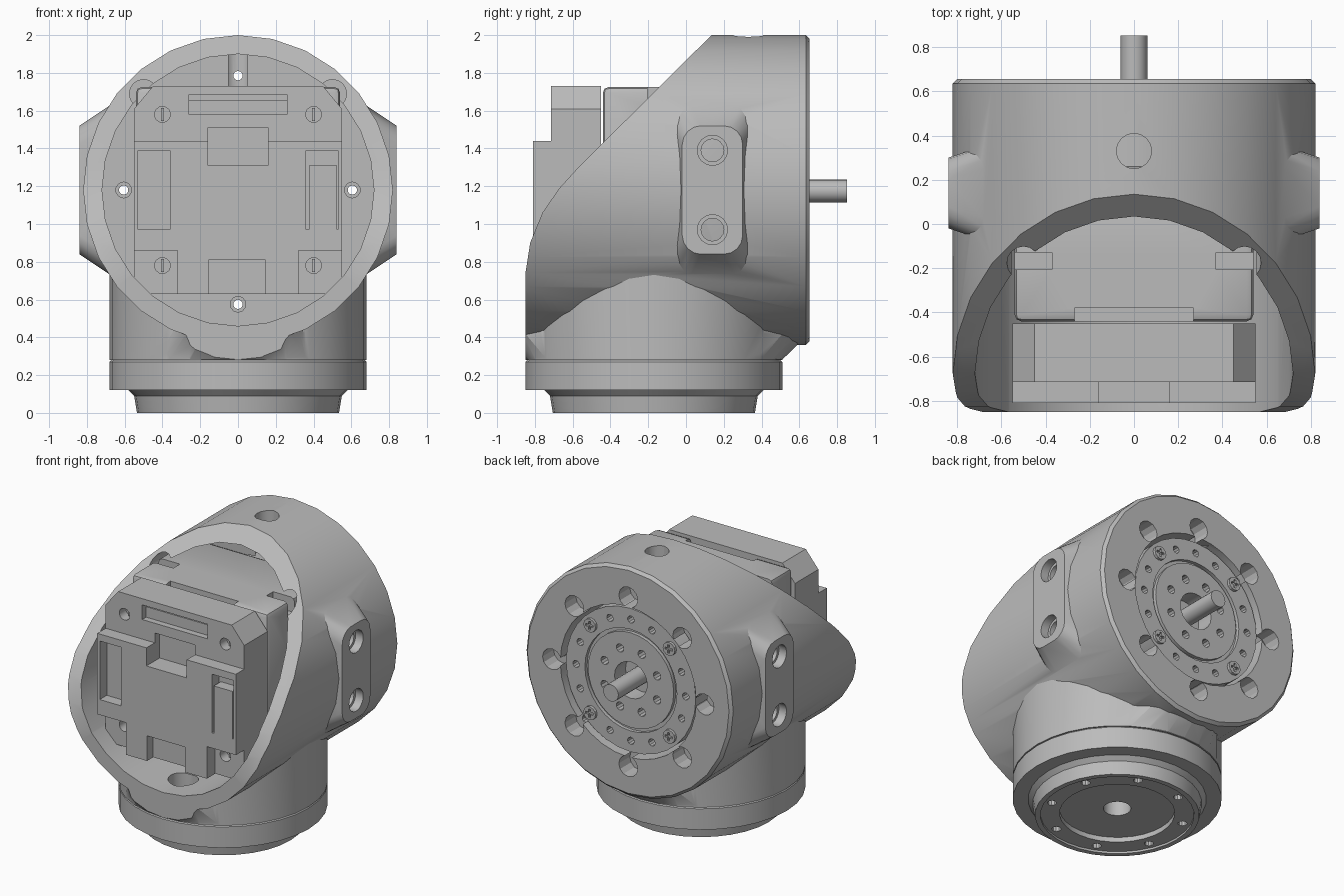
import bpy, bmesh, math
from mathutils import Vector, Matrix

cube = bpy.data.objects.get("Cube")
if cube:
    bpy.data.objects.remove(cube, do_unlink=True)

grey = bpy.data.materials.new("plain_grey")
grey.use_nodes = True
grey.diffuse_color = (0.5, 0.5, 0.5, 1)
grey.node_tree.nodes["Principled BSDF"].inputs["Base Color"].default_value = (0.5, 0.5, 0.5, 1)

AXIS = 1.18      # height of the horizontal axis
COL = -0.17      # y of the vertical axis


def make(name, bm):
    bmesh.ops.recalc_face_normals(bm, faces=bm.faces)
    mesh = bpy.data.meshes.new(name)
    bm.to_mesh(mesh)
    bm.free()
    mesh.materials.append(grey)
    ob = bpy.data.objects.new(name, mesh)
    bpy.context.collection.objects.link(ob)
    return ob


def cyl(name, r, p0, p1, n=16, r2=None):
    p0, p1 = Vector(p0), Vector(p1)
    d = p1 - p0
    rot = d.to_track_quat('Z', 'Y').to_matrix().to_4x4()
    bm = bmesh.new()
    bmesh.ops.create_cone(bm, cap_ends=True, segments=n, radius1=r,
                          radius2=r if r2 is None else r2, depth=d.length,
                          matrix=Matrix.Translation((p0 + p1) / 2) @ rot)
    return make(name, bm)


def box(name, x, y, z, bevel=0):
    bm = bmesh.new()
    lo, hi = Vector((x[0], y[0], z[0])), Vector((x[1], y[1], z[1]))
    bmesh.ops.create_cube(bm, size=1, matrix=Matrix.Translation((lo + hi) / 2) @ Matrix.Diagonal((*(hi - lo), 1)))
    if bevel:
        bmesh.ops.bevel(bm, geom=bm.edges[:], offset=bevel, segments=2, profile=0.5, affect='EDGES')
    return make(name, bm)


def loft(name, a, b):
    """Solid between two matching loops of points."""
    bm = bmesh.new()
    va, vb = [bm.verts.new(p) for p in a], [bm.verts.new(p) for p in b]
    bm.faces.new(va)
    bm.faces.new(vb)
    for i in range(len(va)):
        j = (i + 1) % len(va)
        bm.faces.new((va[i], va[j], vb[j], vb[i]))
    return make(name, bm)


def lathe(name, profile, n=32):
    """Revolve (radius, z) points about the vertical axis."""
    bm = bmesh.new()
    rings = [[bm.verts.new((r * math.cos(t), COL + r * math.sin(t), z))
              for t in (2 * math.pi * i / n for i in range(n))] for r, z in profile]
    for a, b in zip(rings, rings[1:]):
        for i in range(n):
            j = (i + 1) % n
            bm.faces.new((a[i], a[j], b[j], b[i]))
    bm.faces.new(rings[0])
    bm.faces.new(rings[-1])
    return make(name, bm)


def boolean(target, tools, op='DIFFERENCE'):
    for t in tools:
        m = target.modifiers.new("bool", 'BOOLEAN')
        m.operation, m.solver, m.object = op, 'EXACT', t
        with bpy.context.temp_override(object=target, active_object=target):
            bpy.ops.object.modifier_apply(modifier=m.name)
        bpy.data.objects.remove(t, do_unlink=True)


def around(r, count, start=0.0):
    """x, z positions on a circle about the horizontal axis."""
    for i in range(count):
        t = start + 2 * math.pi * i / count
        yield r * math.cos(t), AXIS + r * math.sin(t)


# Elbow housing: chamfered drum, column and the fillet between them
housing = cyl("housing", 0.82, (0, -0.9, AXIS), (0, 0.635, AXIS), 28)
column = cyl("column", 0.68, (0, COL, 0.28), (0, COL, 1.0), 32)
ring = [2 * math.pi * i / 32 for i in range(32)]
fillet = loft("fillet",
              [(0.66 * math.cos(t), COL + 0.679 * math.sin(t), 0.281) for t in ring],
              [(0.45 * math.cos(t), COL + 0.86 * math.sin(t), 0.46) for t in ring])
boolean(housing, [cyl("back_chamfer", 0.82, (0, 0.635, AXIS), (0, 0.655, AXIS), 28, 0.80),
                  column, fillet], 'UNION')


# Side bosses
def rounded(x, y0, y1, z0, z1, r):
    pts = []
    for k, (cy, cz) in enumerate(((y1 - r, z1 - r), (y0 + r, z1 - r), (y0 + r, z0 + r), (y1 - r, z0 + r))):
        for i in range(5):
            t = math.pi / 2 * (k + i / 4)
            pts.append((x, cy + r * math.cos(t), cz + r * math.sin(t)))
    return pts


boolean(housing, [loft("boss", rounded(s * 0.84, -0.02, 0.3, 0.84, 1.52, 0.1),
                       rounded(s * 0.6, -0.1, 0.38, 0.68, 1.68, 0.1)) for s in (-1, 1)], 'UNION')

# Slanted front cut
side = [(0.655, 0.28), (-0.85, 0.28), (-0.85, 0.74), (-0.825, 0.9), (-0.76, 1.06), (-0.67, 1.19),
        (-0.57, 1.3), (0.14, 2.005), (0.655, 2.005)]
boolean(housing, [loft("envelope", [(-1, y, z) for y, z in side], [(1, y, z) for y, z in side])], 'INTERSECT')

# Cavity, corner reliefs, rear opening and drilled holes
cuts = [cyl("cavity", 0.72, (0, -1, AXIS), (0, 0.27, AXIS), 28),
        cyl("rear_opening", 0.54, (0, 0.2, AXIS), (0, 0.8, AXIS), 32),
        cyl("top_hole", 0.08, (0, 0.33, 1.7), (0, 0.33, 2.1)),
        cyl("floor_hole", 0.1, (0, -0.62, 0.33), (0, -0.62, 0.6))]
for s in (-1, 1):
    cuts.append(cyl("relief", 0.075, (s * 0.5, -1, 1.69), (s * 0.5, 0.1, 1.69)))
    for z in (0.97, 1.39):
        cuts.append(cyl("side_sink", 0.08, (s * 0.78, 0.14, z), (s * 0.9, 0.14, z)))
        cuts.append(cyl("side_hole", 0.06, (s * 0.5, 0.14, z), (s * 0.8, 0.14, z)))
for x, z in around(0.605, 8):
    cuts.append(cyl("pocket", 0.075, (x, 0.53, z), (x, 0.7, z), 12))
    cuts.append(cyl("bolt_hole", 0.025, (x, 0.1, z), (x, 0.6, z), 10))
    cuts.append(cyl("bolt_sink", 0.042, (x, 0.1, z), (x, 0.3, z), 10))
boolean(housing, cuts)

# Rear output disc with grooves, holes and screws
disc = cyl("output_disc", 0.515, (0, 0.25, AXIS), (0, 0.625, AXIS), 32)
groove = cyl("groove", 0.365, (0, 0.6, AXIS), (0, 0.7, AXIS), 32)
boolean(groove, [cyl("core", 0.34, (0, 0.5, AXIS), (0, 0.8, AXIS), 32)])
cuts = [groove, cyl("bore", 0.13, (0, 0.5, AXIS), (0, 0.7, AXIS), 20)]
cuts += [cyl("hole", 0.03, (x, 0.55, z), (x, 0.7, z), 10) for x, z in around(0.225, 8, math.pi / 8)]
cuts += [cyl("hole", 0.026, (x, 0.55, z), (x, 0.7, z), 10)
         for i, (x, z) in enumerate(around(0.435, 16)) if i % 4 != 2]
boolean(disc, cuts)
for x, z in around(0.445, 4, math.pi / 4):
    screw = cyl("disc_screw", 0.048, (x, 0.6, z), (x, 0.645, z), 12)
    boolean(screw, [box("slot", (x - a, x + a), (0.63, 0.7), (z - b, z + b))
                    for a, b in ((0.03, 0.008), (0.008, 0.03))])
cyl("drive_shaft", 0.06, (0, 0.3, AXIS - 0.005), (0, 0.852, AXIS - 0.005), 20)

# Base flange with a recessed underside
base = lathe("base_flange", [(0.375, 0.05), (0.375, 0.015), (0.5, 0.015), (0.5, 0), (0.535, 0), (0.55, 0.09),
                             (0.58, 0.12), (0.68, 0.12), (0.68, 0.27), (0.66, 0.29)])
cuts = [cyl("centre_hole", 0.09, (0, COL, -0.1), (0, COL, 0.25), 20)]
for i in range(8):
    t = math.pi / 4 * (i + 0.5)
    x, y = 0.445 * math.cos(t), COL + 0.445 * math.sin(t)
    cuts.append(cyl("base_hole", 0.03, (x, y, -0.1), (x, y, 0.09), 10))
boolean(base, cuts)

# Motor: rear block, chamfered front block and stepped face plate
rear = box("motor_rear_block", (-0.54, 0.54), (-0.44, 0.26), (0.64, 1.725), 0.03)
boolean(rear, [box("top_slot", sorted((s * 0.37, s * 0.56)), (-0.205, -0.13), (1.62, 1.8)) for s in (-1, 1)]
        + [box("top_step", (-0.27, 0.27), (-0.5, -0.38), (1.69, 1.8))])

outline = [(-0.55, 0.63), (0.55, 0.63), (0.55, 1.61), (0.45, 1.73), (-0.45, 1.73), (-0.55, 1.61)]
front = loft("motor_front_block", [(x, -0.45, z) for x, z in outline], [(x, -0.715, z) for x, z in outline])
cuts = [box("label_slot", (-0.26, 0.26), (-0.8, -0.62), (1.58, 1.685)),
        box("top_port", (-0.16, 0.16), (-0.8, -0.66), (1.31, 1.51))]
cuts += [cyl("screw_hole", 0.042, (s * 0.4, -0.8, z), (s * 0.4, -0.64, z), 14)
         for s in (-1, 1) for z in (0.78, 1.58)]
boolean(front, cuts)
box("label_bar", (-0.26, 0.26), (-0.67, -0.6), (1.58, 1.655))

plate = box("motor_face_plate", (-0.55, 0.55), (-0.81, -0.71), (0.63, 1.44))
cuts = [box("top_notch", (-0.16, 0.16), (-0.9, -0.6), (1.31, 1.6)),
        box("bottom_notch", (-0.155, 0.145), (-0.9, -0.74), (0.5, 0.81))]
for s in (-1, 1):
    cuts.append(box("corner_notch", sorted((s * 0.32, s * 0.7)), (-0.9, -0.6), (0.5, 0.86)))
    cuts.append(box("side_port", sorted((s * 0.36, s * 0.53)), (-0.9, -0.73), (0.97, 1.39)))
boolean(plate, cuts)
box("connector", (0.375, 0.525), (-0.81, -0.72), (0.97, 1.31))
for s in (-1, 1):
    for z in (0.78, 1.58):
        box("screw_slot", (s * 0.4 - 0.008, s * 0.4 + 0.008), (-0.66, -0.63), (z - 0.035, z + 0.035))

# Smooth round parts, keep edges sharp
for ob in bpy.context.scene.objects:
    ob.select_set(ob.type == 'MESH')
bpy.context.view_layer.objects.active = housing
bpy.ops.object.shade_smooth_by_angle(angle=math.radians(28))
